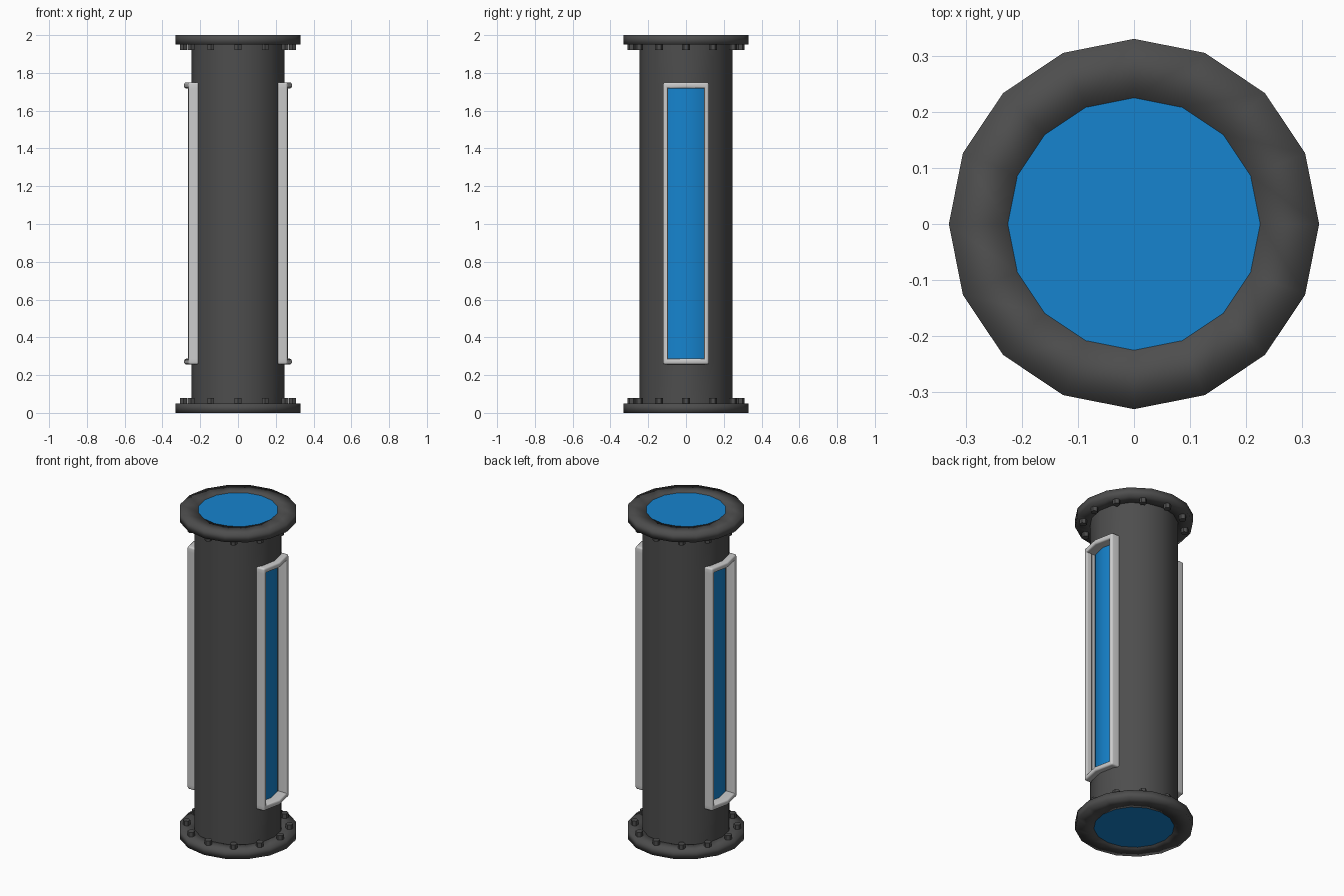
import bpy, bmesh
from math import cos, sin, pi, radians

if "Cube" in bpy.data.objects:
    bpy.data.objects.remove(bpy.data.objects["Cube"])

SIDES = 16


def material(name, colour):
    m = bpy.data.materials.new(name)
    m.diffuse_color = (*colour, 1)
    m.use_nodes = True
    m.node_tree.nodes["Principled BSDF"].inputs["Base Color"].default_value = m.diffuse_color
    return m


dark = material("dark_metal", (0.075, 0.075, 0.075))
blue = material("blue_liquid", (0.008, 0.23, 0.62))


def finish(name, bm, mat=None, angle=30):
    bmesh.ops.recalc_face_normals(bm, faces=bm.faces)
    me = bpy.data.meshes.new(name)
    bm.to_mesh(me)
    bm.free()
    ob = bpy.data.objects.new(name, me)
    bpy.context.collection.objects.link(ob)
    if mat:
        me.materials.append(mat)
    bpy.ops.object.select_all(action='DESELECT')
    bpy.context.view_layer.objects.active = ob
    ob.select_set(True)
    bpy.ops.object.shade_smooth_by_angle(angle=radians(angle))
    return ob


def lathe(profile, closed=False, skip=lambda i, j: False):
    """Revolve (radius, z) points around z; skip(column, row) leaves holes."""
    bm = bmesh.new()
    rings = [[bm.verts.new((r * cos(2 * pi * i / SIDES), r * sin(2 * pi * i / SIDES), z))
              for i in range(SIDES)] for r, z in profile]
    n = len(profile)
    for j in range(n if closed else n - 1):
        a, b = rings[j], rings[(j + 1) % n]
        for i in range(SIDES):
            if not skip(i, j):
                k = (i + 1) % SIDES
                bm.faces.new((a[i], a[k], b[k], b[i]))
    return bm, rings


# Pipe body with a two-facet window opening on each side
openings = (0, SIDES - 1, SIDES // 2 - 1, SIDES // 2)
bm, _ = lathe([(0.247, z) for z in (0.04, 0.27, 1.735, 1.96)],
              skip=lambda i, j: j == 1 and i in openings)
finish("pipe_body", bm, dark)

# Liquid column filling the pipe
bm, rings = lathe([(0.225, 0), (0.225, 2)])
for ring in rings:
    bm.faces.new(ring)
finish("liquid_column", bm, blue)

# End flanges, softly shaded all round
for name, z0, z1 in (("bottom_flange", 0, 0.05), ("top_flange", 1.95, 2)):
    bm, _ = lathe([(0.225, z0), (0.33, z0), (0.33, z1), (0.225, z1)], closed=True)
    finish(name, bm, dark, 120)

# Rings of twelve bolt heads on the inner faces of the flanges
for name, z in (("bottom_bolts", 0.06), ("top_bolts", 1.94)):
    bm = bmesh.new()
    for i in range(12):
        a = i * pi / 6
        new = bmesh.ops.create_cone(bm, cap_ends=True, segments=6,
                                    radius1=0.021, radius2=0.021, depth=0.036)['verts']
        bmesh.ops.translate(bm, verts=new, vec=(0.288 * cos(a), 0.288 * sin(a), z))
    finish(name, bm, dark)

# Window frames bent around the pipe
ys = (-0.121, -0.096, 0, 0.096, 0.121)
zs = (0.257, 0.287, 1.718, 1.75)
outer = (0.262, 0.265, 0.285, 0.265, 0.262)
inner = (0.203, 0.205, 0.226, 0.205, 0.203)
for name, s in (("right_window_frame", 1), ("left_window_frame", -1)):
    bm = bmesh.new()
    front = [[bm.verts.new((s * x, y, z)) for x, y in zip(outer, ys)] for z in zs]
    back = [[bm.verts.new((s * x, y, z)) for x, y in zip(inner, ys)] for z in zs]
    for g in (front, back):
        for j in range(3):
            for i in range(4):
                if not (j == 1 and i in (1, 2)):
                    bm.faces.new((g[j][i], g[j][i + 1], g[j + 1][i + 1], g[j + 1][i]))
    # Side walls along the outside and inside borders
    border = lambda g, c0, c1, r0, r1: (
        [g[r0][i] for i in range(c0, c1)] + [g[j][c1] for j in range(r0, r1)] +
        [g[r1][i] for i in range(c1, c0, -1)] + [g[j][c0] for j in range(r1, r0, -1)])
    rims = []
    for box in ((0, 4, 0, 3), (1, 3, 1, 2)):
        f, b = border(front, *box), border(back, *box)
        for i in range(len(f)):
            k = (i + 1) % len(f)
            bm.faces.new((f[i], f[k], b[k], b[i]))
            rims.append(bm.edges.get((f[i], f[k])))
        if box[0] == 0:
            corners = [bm.edges.get((front[j][i], back[j][i])) for j in (0, 3) for i in (0, 4)]
            rims += corners
    bmesh.ops.recalc_face_normals(bm, faces=bm.faces)
    bmesh.ops.bevel(bm, geom=rims, offset=0.01, segments=3, profile=0.5, affect='EDGES',
                    clamp_overlap=True)
    finish(name, bm, None, 40)
